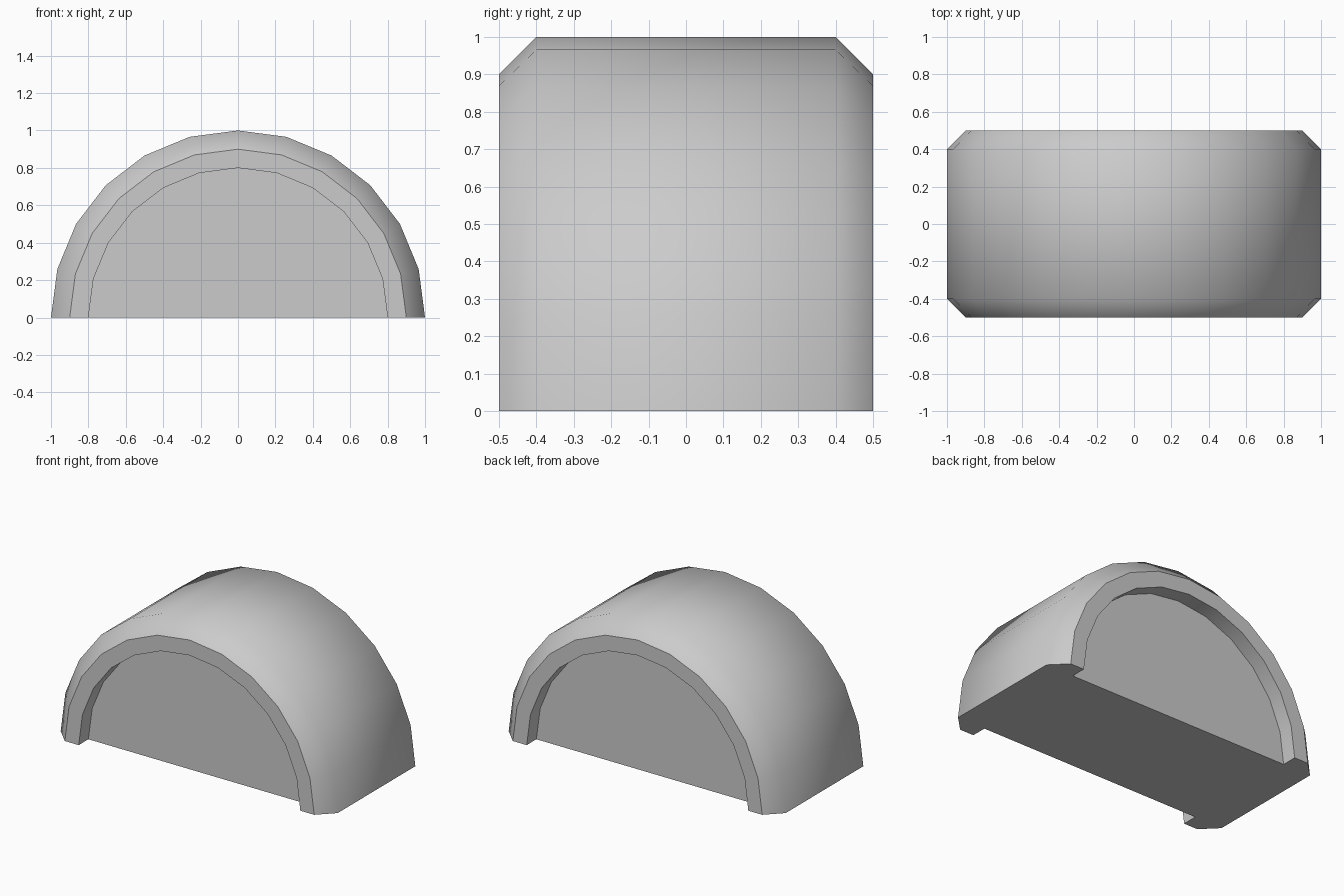
import bpy, bmesh
from math import sin, cos, pi

if "Cube" in bpy.data.objects:
    bpy.data.objects.remove(bpy.data.objects["Cube"])

SEGMENTS = 12
# (radius, y) section: recess wall, rim, chamfer, outer wall, then mirrored
half = [(0.8, -0.4), (0.8, -0.5), (0.9, -0.5), (1.0, -0.4)]
section = half + [(r, -y) for r, y in reversed(half)]

bm = bmesh.new()
rows = []
for k in range(SEGMENTS + 1):
    a = pi * k / SEGMENTS
    rows.append([bm.verts.new((r * cos(a), y, r * sin(a))) for r, y in section])

# Curved bands; the two flat rims stay flat shaded
for a, b in zip(rows, rows[1:]):
    for i in range(len(section) - 1):
        face = bm.faces.new((a[i], a[i + 1], b[i + 1], b[i]))
        face.smooth = i not in (1, 5)

# Recessed end panels
bm.faces.new([row[0] for row in rows])
bm.faces.new([row[-1] for row in rows])
# Flat underside
bm.faces.new(rows[0] + rows[-1][::-1])

bmesh.ops.recalc_face_normals(bm, faces=bm.faces[:])
for e in bm.edges:
    e.smooth = all(f.smooth for f in e.link_faces)

mesh = bpy.data.meshes.new("half_round_block")
bm.to_mesh(mesh)
bm.free()
block = bpy.data.objects.new("half_round_block", mesh)
bpy.context.collection.objects.link(block)
